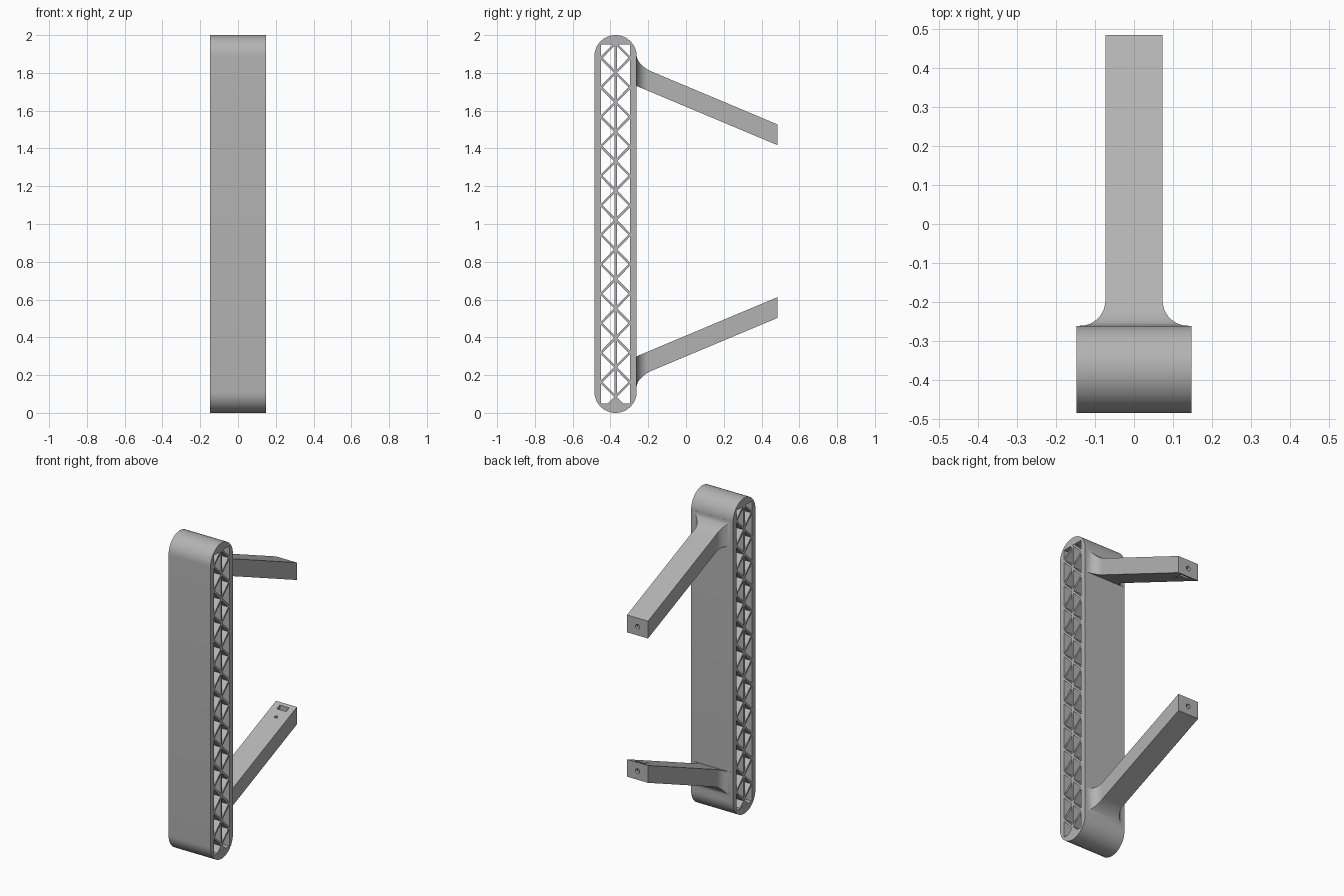
import bpy, bmesh, math
from mathutils import Matrix, Vector

cube = bpy.data.objects.get("Cube")
if cube:
    bpy.data.objects.remove(cube, do_unlink=True)

GREY = bpy.data.materials.new("plain grey")
GREY.use_nodes = True
GREY.diffuse_color = (0.45, 0.45, 0.45, 1)
GREY.node_tree.nodes["Principled BSDF"].inputs["Base Color"].default_value = GREY.diffuse_color

HALF_W = 0.147                  # half width of the upright
YC, R = -0.373, 0.112           # upright centre line and end radius
BACK = YC + R
Y_END = 0.485                   # tip of the arms


def finish(name, bm):
    bmesh.ops.recalc_face_normals(bm, faces=bm.faces)
    mesh = bpy.data.meshes.new(name)
    bm.to_mesh(mesh)
    bm.free()
    mesh.materials.append(GREY)
    ob = bpy.data.objects.new(name, mesh)
    bpy.context.collection.objects.link(ob)
    return ob


def activate(ob):
    bpy.ops.object.select_all(action='DESELECT')
    ob.select_set(True)
    bpy.context.view_layer.objects.active = ob


def add_box(bm, centre, size, tilt=0):
    m = Matrix.Translation(centre) @ Matrix.Rotation(tilt, 4, 'X') @ Matrix.Diagonal((*size, 1))
    bmesh.ops.create_cube(bm, size=1, matrix=m)


def extrude_profile(bm, yz, half):
    """Prism along x from a side profile."""
    face = bm.faces.new([bm.verts.new((-half, y, z)) for y, z in yz])
    new = bmesh.ops.extrude_face_region(bm, geom=[face])["geom"]
    verts = [v for v in new if isinstance(v, bmesh.types.BMVert)]
    bmesh.ops.translate(bm, verts=verts, vec=(2 * half, 0, 0))


def cut(ob, cutter):
    cutter.hide_render = True
    mod = ob.modifiers.new("cut", 'BOOLEAN')
    mod.operation, mod.solver, mod.object = 'DIFFERENCE', 'EXACT', cutter
    activate(ob)
    bpy.ops.object.modifier_apply(modifier=mod.name)
    bpy.data.objects.remove(cutter, do_unlink=True)


def smooth(ob):
    activate(ob)
    bpy.ops.object.shade_smooth_by_angle(angle=math.radians(30))


# Upright: round-ended frame, open from side to side
bm = bmesh.new()
N = 32
arc = [math.pi * i / N for i in range(N + 1)]
outline = [(YC + R * math.cos(a), 2 - R + R * math.sin(a)) for a in arc]
outline += [(YC - R * math.cos(a), R - R * math.sin(a)) for a in arc]
extrude_profile(bm, outline, HALF_W)
frame = finish("upright_frame", bm)
bm = bmesh.new()
add_box(bm, (0, YC, 1), (1, 0.154, 1.9))
cut(frame, finish("frame_cutter", bm))
smooth(frame)

# Lattice: centre rib and zigzag webs inside the frame
bm = bmesh.new()
DEPTH = 2 * HALF_W - 0.002
add_box(bm, (0, YC, 1), (DEPTH, 0.013, 1.91))
STEP, REACH = 0.078, 0.077
for k in range(24):
    z0 = 0.085 + k * STEP
    for side in (-1, 1):
        inner, outer = (z0, z0 + STEP) if k % 2 == 0 else (z0 + STEP, z0)
        a = Vector((0, YC, inner))
        b = Vector((0, YC + side * REACH, outer))
        d = b - a
        add_box(bm, (a + b) / 2, (DEPTH, d.length, 0.012), math.atan2(d.z, d.y))
extrude_profile(bm, [(YC - 0.045, 0.045), (YC + 0.045, 0.045), (YC, 0.09)], DEPTH / 2)
finish("lattice", bm)


# Arms: tapered loft with a flared root, a tip hole and a pocket
def fillet(d, length, height):
    """Quarter-round flare, full height at d = 0 and gone at d = length."""
    t = min(max(d / length, 0), 1)
    return height * (1 - math.sqrt(1 - (1 - t) ** 2))


def arm(name, flip):
    def place(x, y, z):
        return (x, y, 2.03 - z if flip else z)

    bm = bmesh.new()
    rings = []
    steps = 16
    stations = [0.08 * (1 - math.cos(math.pi / 2 * i / steps)) for i in range(steps + 1)]
    for y in [BACK - 0.012] + [BACK + s for s in stations] + [Y_END]:
        d = y - BACK
        base = 1.417 + 0.42 * (Y_END - y)
        top = base + 0.11 + fillet(d, 0.08, 0.05)
        w = 0.0735 + fillet(d, 0.065, 0.065)
        corners = [(-w, base), (w, base), (w, top), (-w, top)]
        rings.append([bm.verts.new(place(x, y, z)) for x, z in corners])
    for r0, r1 in zip(rings, rings[1:]):
        for i in range(4):
            j = (i + 1) % 4
            bm.faces.new((r0[i], r0[j], r1[j], r1[i]))
    bm.faces.new(rings[0])
    bm.faces.new(rings[-1])
    ob = finish(name, bm)

    # screw hole in the tip
    bm = bmesh.new()
    m = Matrix.Translation(place(0, Y_END - 0.03, 1.472)) @ Matrix.Rotation(math.pi / 2, 4, 'X')
    bmesh.ops.create_cone(bm, cap_ends=True, segments=24, radius1=0.015, radius2=0.015,
                          depth=0.16, matrix=m)
    cut(ob, finish(name + "_hole_cutter", bm))

    # nut pocket on the inward face
    bm = bmesh.new()
    add_box(bm, place(0, 0.45, 1.435), (0.065, 0.03, 0.13))
    cut(ob, finish(name + "_pocket_cutter", bm))
    smooth(ob)


arm("upper_arm", False)
arm("lower_arm", True)
